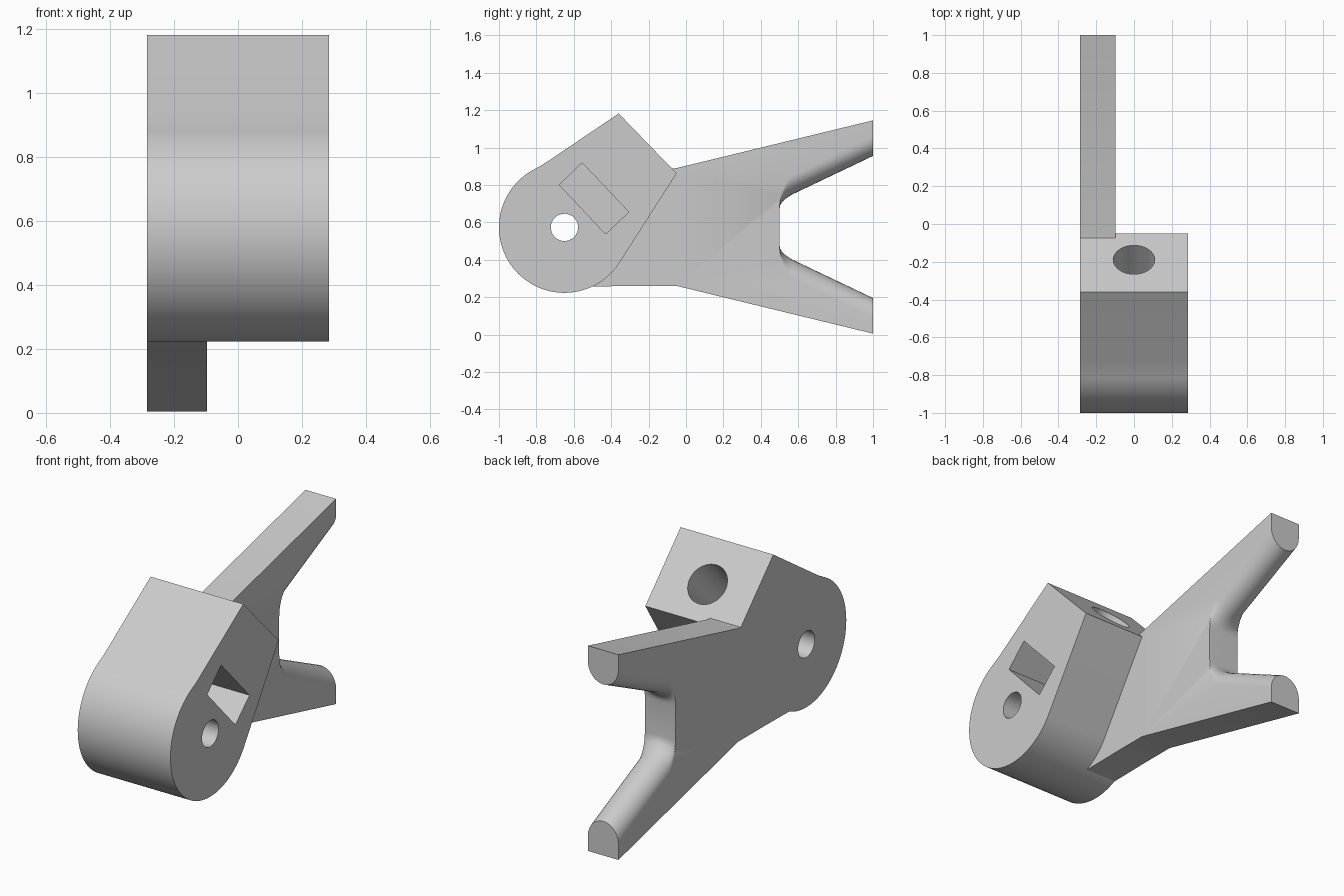
import bpy, bmesh
from math import sin, cos, pi, radians
from mathutils import Vector

cube = bpy.data.objects.get("Cube")
if cube:
    bpy.data.objects.remove(cube, do_unlink=True)

grey = bpy.data.materials.new("plain grey")
grey.use_nodes = True
grey.diffuse_color = (0.6, 0.6, 0.6, 1)
grey.node_tree.nodes["Principled BSDF"].inputs["Base Color"].default_value = grey.diffuse_color

HALF = 0.285            # half width of the clamp body
ARM_IN = -0.097         # inner side of the forked arm
PIVOT = (-0.65, 0.573)
RADIUS = 0.35


def finish(name, bm):
    bmesh.ops.recalc_face_normals(bm, faces=bm.faces)
    mesh = bpy.data.meshes.new(name)
    bm.to_mesh(mesh)
    bm.free()
    mesh.materials.append(grey)
    obj = bpy.data.objects.new(name, mesh)
    bpy.context.collection.objects.link(obj)
    return obj


def extrude_profile(name, points, x0, x1):
    """Side profile of (y, z) points stretched along x."""
    bm = bmesh.new()
    face = bm.faces.new([bm.verts.new((x0, y, z)) for y, z in points])
    out = bmesh.ops.extrude_face_region(bm, geom=[face])
    moved = [v for v in out["geom"] if isinstance(v, bmesh.types.BMVert)]
    bmesh.ops.translate(bm, verts=moved, vec=(x1 - x0, 0, 0))
    return finish(name, bm)


def circle(centre, r, start, end, n):
    angles = [radians(start + (end - start) * i / n) for i in range(n + 1)]
    return [(centre[0] + r * cos(a), centre[1] + r * sin(a)) for a in angles]


def smooth(obj):
    bpy.ops.object.select_all(action='DESELECT')
    obj.select_set(True)
    bpy.context.view_layer.objects.active = obj
    bpy.ops.object.shade_smooth_by_angle(angle=radians(25))


def cut(obj, cutter):
    cutter.hide_render = True
    mod = obj.modifiers.new("cut", 'BOOLEAN')
    mod.operation, mod.solver, mod.object = 'DIFFERENCE', 'EXACT', cutter
    bpy.context.view_layer.objects.active = obj
    bpy.ops.object.modifier_apply(modifier=mod.name)
    bpy.data.objects.remove(cutter, do_unlink=True)


# Clamp body: round barrel running into a slanted block
body_profile = circle(PIVOT, RADIUS, -32.5, -242, 72)
body_profile += [(-0.775, 0.903), (-0.72, 0.939), (-0.36, 1.182), (-0.05, 0.862)]
body = extrude_profile("clamp_body", body_profile, -HALF, HALF)

# Pivot hole straight through
cut(body, extrude_profile("pivot_cutter", circle(PIVOT, 0.073, 0, 350, 35), -0.5, 0.5))

# Screw bore square to the slanted face
axis = Vector((0, 0.72, 0.70)).normalized()
mouth = Vector((0, -0.19, 1.005))
bm = bmesh.new()
bmesh.ops.create_cone(bm, cap_ends=True, segments=48, radius1=0.11, radius2=0.11, depth=0.6)
bmesh.ops.rotate(bm, verts=bm.verts, matrix=axis.to_track_quat('Z', 'Y').to_matrix())
bmesh.ops.translate(bm, verts=bm.verts, vec=mouth - axis * 0.14)
cut(body, finish("bore_cutter", bm))

# Nut pocket in the left side
pocket = [(-0.555, 0.918), (-0.677, 0.80), (-0.43, 0.538), (-0.306, 0.655)]
cut(body, extrude_profile("pocket_cutter", pocket, -0.18, 0.5))
smooth(body)

# Forked arm: inner edge of the upper prong (first) and where its rounding meets the side (second)
MID = 0.575
stations = [((1, 0.955), (1, 1.06)),
            ((0.57, 0.75), (0.555, 0.845)),
            ((0.55, 0.738), (0.54, 0.82)),
            ((0.53, 0.724), (0.522, 0.785)),
            ((0.512, 0.705), (0.508, 0.74)),
            ((0.503, 0.69), (0.502, 0.71)),
            ((0.5, 0.672), (0.5, 0.6725))]


def flip(p):
    return (p[0], 2 * MID - p[1])


stations += [(flip(a), flip(b)) for a, b in reversed(stations)]
outline = [(1, 0.005), (-0.05, 0.26), (-0.25, 0.26), (-0.497, 0.257),
           (-0.077, 0.887), (-0.05, 0.89), (1, 1.145)]

STEPS = 16
mid_x, half_w = (ARM_IN - HALF) / 2, (ARM_IN + HALF) / 2
bm = bmesh.new()
rings = []
for inner, side in stations:
    ring = []
    for i in range(STEPS + 1):
        t = pi * i / STEPS
        ring.append(bm.verts.new((mid_x + half_w * cos(t),
                                  side[0] + (inner[0] - side[0]) * sin(t),
                                  side[1] + (inner[1] - side[1]) * sin(t))))
    rings.append(ring)
right = [bm.verts.new((-HALF, y, z)) for y, z in outline]
left = [bm.verts.new((ARM_IN, y, z)) for y, z in outline]

# rounded inner edge, outer walls, prong tips and the two flat sides
for a, b in zip(rings, rings[1:]):
    for i in range(STEPS):
        bm.faces.new((a[i], a[i + 1], b[i + 1], b[i]))
for i in range(len(outline) - 1):
    bm.faces.new((right[i], right[i + 1], left[i + 1], left[i]))
bm.faces.new(rings[0] + [right[-1], left[-1]])
bm.faces.new(rings[-1] + [right[0], left[0]])
bm.faces.new([r[0] for r in rings] + left)
bm.faces.new([r[-1] for r in rings] + right)
smooth(finish("forked_arm", bm))
